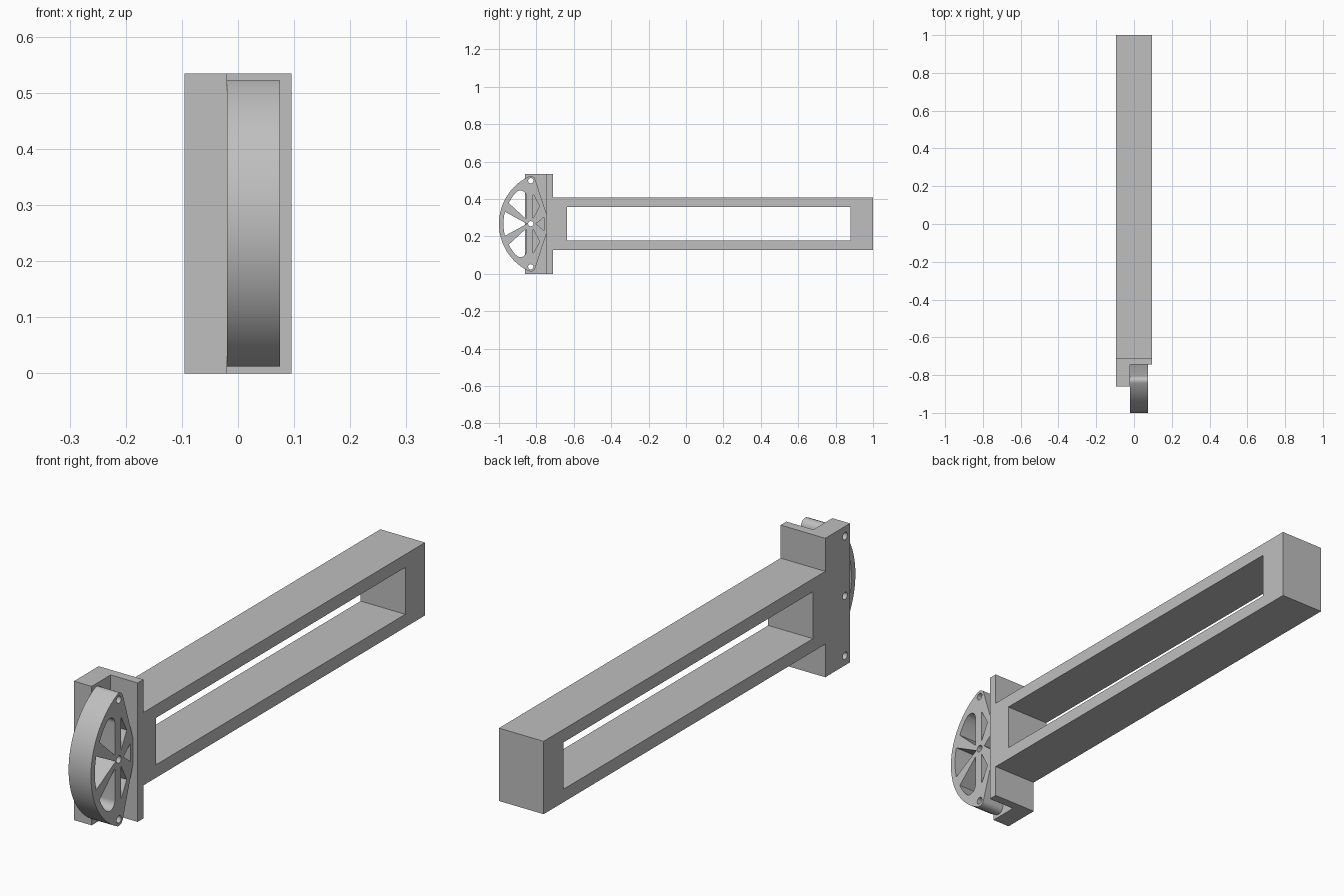
import bpy
from math import sin, cos, radians, pi

if "Cube" in bpy.data.objects:
    bpy.data.objects.remove(bpy.data.objects["Cube"], do_unlink=True)

grey = bpy.data.materials.new("plain grey")
grey.use_nodes = True
grey.diffuse_color = (0.52, 0.52, 0.52, 1)
grey.node_tree.nodes["Principled BSDF"].inputs["Base Color"].default_value = (0.52, 0.52, 0.52, 1)

MID = 0.267      # height of the mirror plane
HUB = -0.83      # y of the pivot line
LUG = 0.23       # lug distance above and below the hub
RIM = -0.72      # y of the rim arc centre


def arc(cy, cz, r, a0, a1, n=24):
    """Points on an arc, z measured from the mirror plane."""
    return [(cy + r * cos(radians(a0 + (a1 - a0) * i / n)),
             cz + r * sin(radians(a0 + (a1 - a0) * i / n))) for i in range(n + 1)]


def hole(cz, r=0.014):
    return arc(HUB, cz, r, 0, 350, 35)


def rect(y0, y1, z):
    return [(y0, -z), (y1, -z), (y1, z), (y0, z)]


def flip(loop):
    return [(y, -z) for y, z in reversed(loop)]


def plate(name, x0, x1, loops):
    """Side profile with holes, extruded across x."""
    curve = bpy.data.curves.new(name, 'CURVE')
    curve.dimensions = '2D'
    curve.fill_mode = 'BOTH'
    curve.extrude = (x1 - x0) / 2
    for loop in loops:
        spline = curve.splines.new('POLY')
        spline.points.add(len(loop) - 1)
        for point, (y, z) in zip(spline.points, loop):
            point.co = (y, z, 0, 1)
        spline.use_cyclic_u = True
    obj = bpy.data.objects.new(name, curve)
    obj.location = ((x0 + x1) / 2, 0, MID)
    obj.rotation_euler = (pi / 2, 0, pi / 2)
    bpy.context.collection.objects.link(obj)
    bpy.ops.object.select_all(action='DESELECT')
    obj.select_set(True)
    bpy.context.view_layer.objects.active = obj
    bpy.ops.object.convert(target='MESH')
    obj = bpy.context.object
    bpy.ops.object.mode_set(mode='EDIT')
    bpy.ops.mesh.select_all(action='SELECT')
    bpy.ops.mesh.remove_doubles(threshold=0.0001)
    bpy.ops.mesh.normals_make_consistent(inside=False)
    bpy.ops.object.mode_set(mode='OBJECT')
    obj.data.materials.clear()
    obj.data.materials.append(grey)
    bpy.ops.object.shade_smooth_by_angle(angle=radians(30))
    return obj


# Slotted arm with its upright end plate
upper = [(1, 0.14), (-0.71, 0.14), (-0.71, MID), (-0.745, MID)]
plate("slotted_arm", -0.095, 0.095, [upper + flip(upper), rect(-0.635, 0.88, 0.09)])

# Side flange with three pin holes
pins = [hole(LUG), hole(0), hole(-LUG)]
plate("side_flange", -0.095, -0.02, [rect(-0.86, -0.745, MID)] + pins)

# Spoked half wheel: flat heel, lug, then rim arc, mirrored below
half = [(-0.745, 0.05)] + arc(HUB, LUG, 0.025, 16, 115.5, 12) + arc(RIM, 0, 0.28, 115.5, 180, 40)[1:]
outline = half + flip(half)[1:]

crescent = (arc(HUB - 0.055, 0.148, 0.03, 0, 138, 14)
            + arc(RIM, 0, 0.253, 138, 154, 8)[1:] + [(-0.855, 0.026)])
brace_slot = [(-0.819, 0.155), (-0.815, 0.155), (-0.783, 0.095), (-0.819, 0.026)]
front_slot = arc(RIM, 0, 0.256, 165.5, 194.5, 16) + [(-0.85, 0)]
heel_slot = [(-0.802, 0), (-0.759, 0.036), (-0.759, -0.036)]
slots = [crescent, flip(crescent), brace_slot, flip(brace_slot), front_slot, heel_slot]
plate("spoked_half_wheel", -0.02, 0.075, [outline] + slots + pins)
